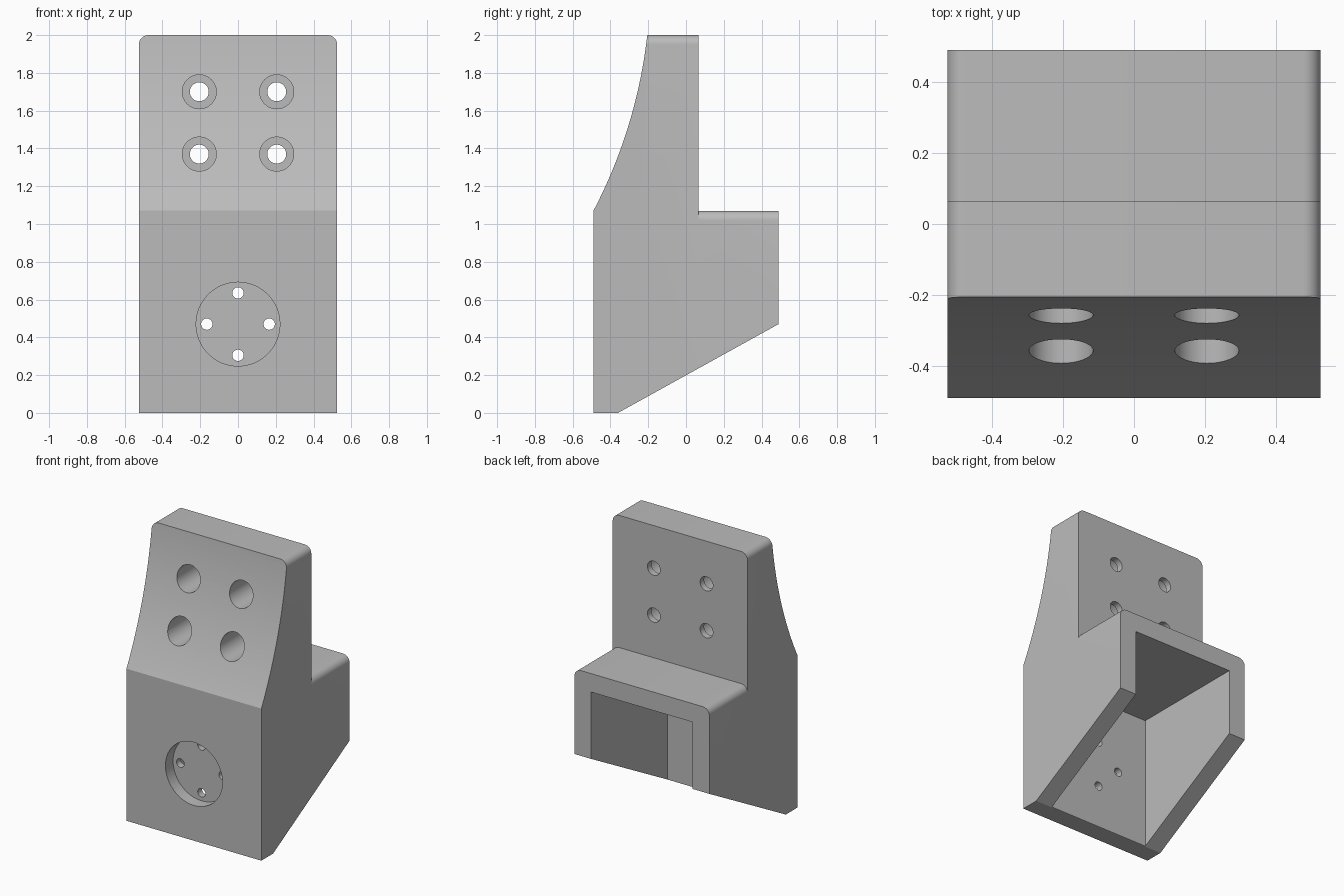
import bpy, bmesh, math
from mathutils import Matrix, Vector

if "Cube" in bpy.data.objects:
    bpy.data.objects.remove(bpy.data.objects["Cube"], do_unlink=True)

HALF_W, FRONT, BACK = 0.525, -0.49, 0.49
PLATE_BACK, LEDGE, TOP, WALL, ROUND = 0.065, 1.07, 2.0, 0.13, 0.05

grey = bpy.data.materials.new("plain grey")
grey.use_nodes = True
colour = (0.5, 0.5, 0.5, 1)
grey.diffuse_color = colour
grey.node_tree.nodes["Principled BSDF"].inputs["Base Color"].default_value = colour


def finish(name, bm):
    bmesh.ops.recalc_face_normals(bm, faces=bm.faces)
    mesh = bpy.data.meshes.new(name)
    bm.to_mesh(mesh)
    bm.free()
    mesh.materials.append(grey)
    obj = bpy.data.objects.new(name, mesh)
    bpy.context.collection.objects.link(obj)
    return obj


def prism(name, outline, offset):
    """Extrude a closed outline of 3D points along an offset."""
    bm = bmesh.new()
    face = bm.faces.new([bm.verts.new(p) for p in outline])
    ext = bmesh.ops.extrude_face_region(bm, geom=[face])
    moved = [v for v in ext["geom"] if isinstance(v, bmesh.types.BMVert)]
    bmesh.ops.translate(bm, verts=moved, vec=offset)
    return finish(name, bm)


def cylinder(name, centre, radius, length, axis, sides=48):
    bm = bmesh.new()
    turn = Vector((0, 0, 1)).rotation_difference(Vector(axis)).to_matrix().to_4x4()
    bmesh.ops.create_cone(bm, cap_ends=True, segments=sides, radius1=radius,
                          radius2=radius, depth=length,
                          matrix=Matrix.Translation(centre) @ turn)
    return finish(name, bm)


def bore(x, z, radius, y0, y1):
    """Round cutter along y."""
    return cylinder("bore_cutter", (x, (y0 + y1) / 2, z), radius, y1 - y0, (0, 1, 0))


def rounded_block(name, y0, y1, height):
    """Upright block whose two top side edges are rounded."""
    outline = [(-HALF_W, y0, 0), (HALF_W, y0, 0)]
    for side in (1, -1):
        arc = []
        for i in range(9):
            a = math.pi / 2 * i / 8
            arc.append((side * (HALF_W - ROUND + ROUND * math.cos(a)), y0,
                        height - ROUND + ROUND * math.sin(a)))
        outline += arc if side > 0 else arc[::-1]
    return prism(name, outline, (0, y1 - y0, 0))


def combine(target, tool, operation):
    tool.hide_render = True
    mod = target.modifiers.new(operation.lower(), "BOOLEAN")
    mod.operation, mod.solver, mod.object = operation, "EXACT", tool
    bpy.context.view_layer.objects.active = target
    bpy.ops.object.modifier_apply(modifier=mod.name)
    bpy.data.objects.remove(tool, do_unlink=True)


# Tall plate and the lower housing behind it
bracket = rounded_block("mounting_bracket", FRONT, PLATE_BACK, TOP)
combine(bracket, rounded_block("rear_housing", -0.2, BACK, LEDGE), "UNION")

# Concave sweep on the upper front: circle through two edge points
low, high, sagitta = Vector((0, FRONT, LEDGE)), Vector((0, -0.205, TOP)), 0.045
chord = high - low
radius = chord.length ** 2 / (8 * sagitta) + sagitta / 2
outward = Vector((0, -chord.z, chord.y)).normalized()
centre = (low + high) / 2 + outward * (radius - sagitta)
combine(bracket, cylinder("sweep_cutter", centre, radius, 2, (1, 0, 0), 400), "DIFFERENCE")

# Hollow interior, open at the back and underside
inner = HALF_W - WALL
y_in = FRONT + WALL + 0.003
hollow = [(-inner, y_in, -1), (inner, y_in, -1),
          (inner, y_in, LEDGE - WALL), (-inner, y_in, LEDGE - WALL)]
combine(bracket, prism("hollow_cutter", hollow, (0, 2, 0)), "DIFFERENCE")

# Sloping underside
slope = 0.47 / 0.85
under = [(-1, -0.36 + t, slope * t) for t in (-0.4, 1.2)] + [(-1, 0.84, -1), (-1, -0.76, -1)]
combine(bracket, prism("slope_cutter", under, (2, 0, 0)), "DIFFERENCE")

# Four counterbored screw holes in the plate
for x in (-0.205, 0.205):
    for z in (1.37, 1.70):
        combine(bracket, bore(x, z, 0.09, -0.8, 0.02), "DIFFERENCE")
        combine(bracket, bore(x, z, 0.05, -0.2, 0.2), "DIFFERENCE")

# Round front recess with four small through holes
combine(bracket, bore(0, 0.47, 0.222, -0.8, FRONT + 0.085), "DIFFERENCE")
for i in range(4):
    a = i * math.pi / 2
    combine(bracket, bore(0.165 * math.cos(a), 0.47 + 0.165 * math.sin(a),
                          0.03, -0.6, -0.25), "DIFFERENCE")

bpy.ops.object.select_all(action="DESELECT")
bracket.select_set(True)
bpy.context.view_layer.objects.active = bracket
bpy.ops.object.shade_smooth_by_angle(angle=math.radians(20))
